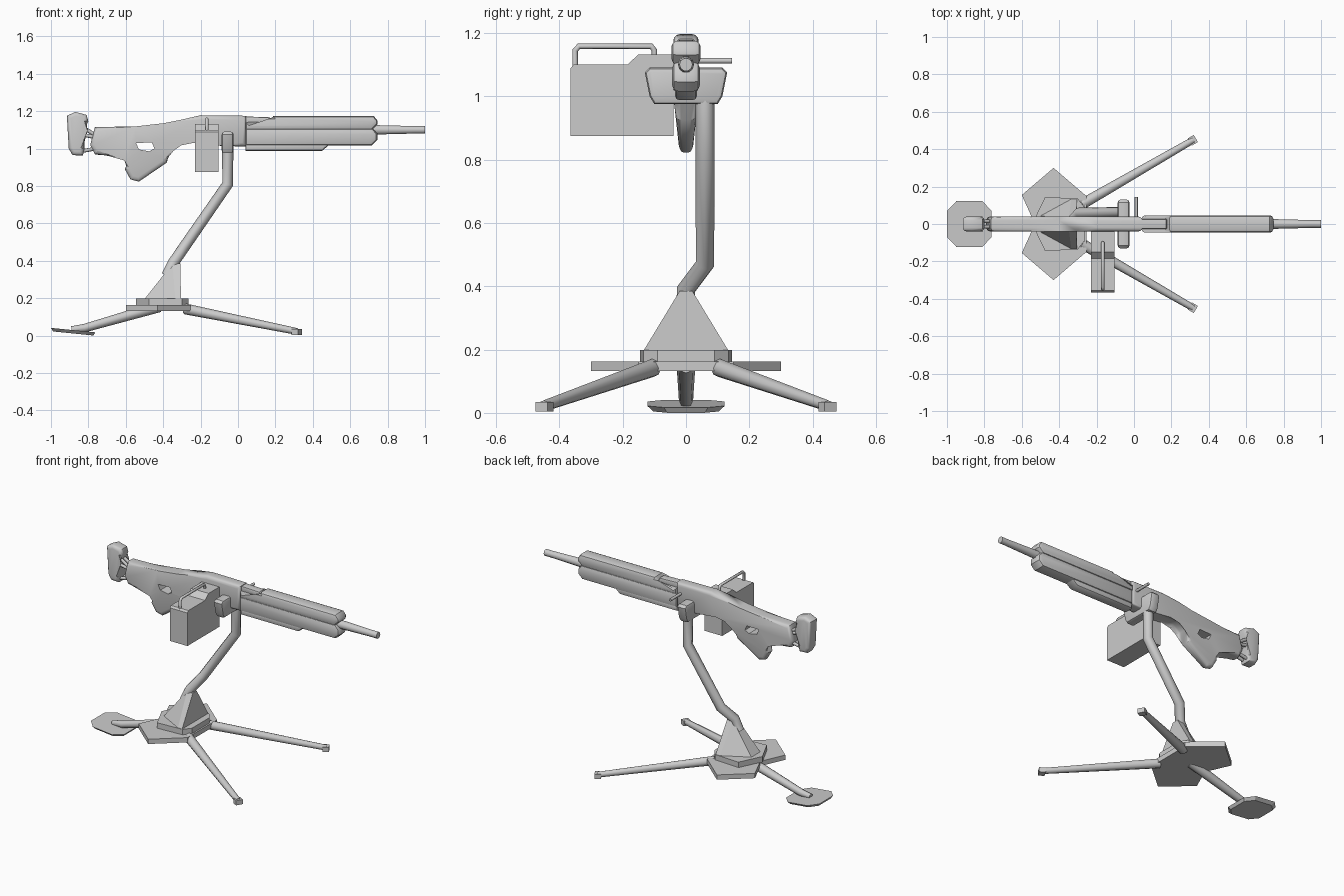
import bpy, bmesh, math
from mathutils import Vector

if "Cube" in bpy.data.objects:
    bpy.data.objects.remove(bpy.data.objects["Cube"])

metal = bpy.data.materials.new("grey metal")
metal.diffuse_color = (0.6, 0.6, 0.6, 1)
metal.use_nodes = True
metal.node_tree.nodes["Principled BSDF"].inputs["Base Color"].default_value = metal.diffuse_color


def finish(ob, angle=40):
    ob.data.materials.clear()
    ob.data.materials.append(metal)
    bpy.ops.object.select_all(action='DESELECT')
    ob.select_set(True)
    bpy.context.view_layer.objects.active = ob
    if angle:
        bpy.ops.object.shade_smooth_by_angle(angle=math.radians(angle))
    return ob


def from_bmesh(name, bm, angle):
    bmesh.ops.recalc_face_normals(bm, faces=bm.faces)
    me = bpy.data.meshes.new(name)
    bm.to_mesh(me)
    bm.free()
    ob = bpy.data.objects.new(name, me)
    bpy.context.collection.objects.link(ob)
    return finish(ob, angle)


def prism(name, outline, axis, lo, hi, bevel=0, segments=1, angle=0, shape=None):
    """Extrude a 2D outline along an axis, with rounded cap rims."""
    put = {'x': lambda a, b, d: (d, a, b),
           'y': lambda a, b, d: (a, d, b),
           'z': lambda a, b, d: (a, b, d)}[axis]
    bm = bmesh.new()
    caps = [[bm.verts.new(put(a, b, d)) for a, b in outline] for d in (lo, hi)]
    faces = [bm.faces.new(c) for c in caps]
    n = len(outline)
    for i in range(n):
        j = (i + 1) % n
        bm.faces.new((caps[0][i], caps[0][j], caps[1][j], caps[1][i]))
    if bevel:
        rim = list({e for f in faces for e in f.edges})
        bmesh.ops.bevel(bm, geom=rim, offset=bevel, segments=segments,
                        profile=0.5, affect='EDGES', clamp_overlap=True)
    if shape:
        for v in bm.verts:
            shape(v.co)
    return from_bmesh(name, bm, angle)


def tube(name, pts, radius, radii=None, res=2):
    """Capped round tube along a path; res sets the number of sides."""
    cu = bpy.data.curves.new(name, 'CURVE')
    cu.dimensions = '3D'
    cu.bevel_depth, cu.bevel_resolution, cu.use_fill_caps = radius, res, True
    sp = cu.splines.new('POLY')
    sp.points.add(len(pts) - 1)
    for i, p in enumerate(pts):
        sp.points[i].co = (*p, 1)
        sp.points[i].radius = radii[i] if radii else 1
    ob = bpy.data.objects.new(name, cu)
    bpy.context.collection.objects.link(ob)
    bpy.ops.object.select_all(action='DESELECT')
    ob.select_set(True)
    bpy.context.view_layer.objects.active = ob
    bpy.ops.object.convert(target='MESH')
    return finish(bpy.context.view_layer.objects.active, 50)


# Receiver, stock and grip in one body; the grip gets thinner downwards
def thin_grip(co):
    if co.z < 1.0 and co.x < -0.3:
        co.y *= 0.5 + 0.5 * max(0, (co.z - 0.82) / 0.18)

receiver = prism("receiver", [
    (-0.79, 1.02), (-0.765, 0.968), (-0.60, 0.958), (-0.58, 0.94), (-0.605, 0.89),
    (-0.575, 0.835), (-0.53, 0.823), (-0.38, 0.925), (-0.365, 1.0), (-0.31, 1.04),
    (-0.24, 1.03), (-0.10, 1.015), (0.045, 1.01), (0.045, 1.175), (-0.2, 1.178),
    (-0.3, 1.155), (-0.40, 1.135), (-0.55, 1.118), (-0.765, 1.115)],
    'y', -0.04, 0.04, 0.022, 3, 45, thin_grip)
cutter = prism("grip_hole_cutter", [(-0.545, 1.03), (-0.46, 1.032), (-0.447, 1.0),
               (-0.475, 0.985), (-0.53, 0.995)], 'y', -0.2, 0.2)
cutter.hide_render = True
cutter.hide_viewport = True
cut = receiver.modifiers.new("grip hole", 'BOOLEAN')
cut.object, cut.operation, cut.solver = cutter, 'DIFFERENCE', 'EXACT'

# Butt pad and its struts
prism("butt_pad", [(-0.915, 1.175), (-0.87, 1.196), (-0.81, 1.18), (-0.80, 1.145),
      (-0.825, 1.10), (-0.82, 1.0), (-0.83, 0.962), (-0.885, 0.965), (-0.905, 1.0)],
      'y', -0.04, 0.04, 0.02, 3, 45)
for y in (-0.015, 0.015):
    tube("upper_strut", [(-0.84, y, 1.12), (-0.76, y, 1.07)], 0.01)
    tube("middle_strut", [(-0.84, y, 1.075), (-0.76, y, 1.06)], 0.01)
    tube("lower_strut", [(-0.84, y, 0.985), (-0.76, y, 1.0)], 0.01)

# Handguard lobes, lower cover, feed cover and barrel
prism("upper_handguard", [(0.04, 1.10), (0.715, 1.10), (0.745, 1.13), (0.745, 1.15),
      (0.725, 1.175), (0.19, 1.175), (0.17, 1.14), (0.04, 1.14)],
      'y', -0.046, 0.046, 0.018, 2, 40)
prism("lower_handguard", [(0.04, 1.015), (0.715, 1.015), (0.745, 1.045),
      (0.745, 1.08), (0.72, 1.108), (0.04, 1.108)], 'y', -0.044, 0.044, 0.02, 2, 40)
prism("underbarrel_cover", [(0.04, 0.988), (0.45, 0.988), (0.50, 1.03), (0.04, 1.03)],
      'y', -0.034, 0.034, 0.012, 2, 40)
prism("feed_cover", [(0.02, 1.13), (0.17, 1.13), (0.182, 1.145), (0.17, 1.167),
      (0.02, 1.172)], 'y', -0.026, 0.026, 0.006, 2, 40)
tube("barrel", [(0.7, 0, 1.10), (0.75, 0, 1.10), (0.95, 0, 1.10), (1.0, 0, 1.10)],
     0.026, (1, 1, 0.8, 0.8), 3)
tube("cocking_handle", [(0.012, 0.02, 1.112), (0.012, 0.145, 1.112)], 0.009)

# Ammunition box with carrying handle
prism("ammo_box", [(-0.365, 0.875), (-0.04, 0.875), (-0.04, 1.132), (-0.15, 1.132),
      (-0.185, 1.10), (-0.355, 1.10), (-0.365, 1.088)], 'x', -0.23, -0.105)
tube("ammo_box_handle", [(-0.167, -0.35, 1.09), (-0.167, -0.35, 1.145),
     (-0.167, -0.338, 1.158), (-0.167, -0.11, 1.158), (-0.167, -0.10, 1.145),
     (-0.167, -0.10, 1.12)], 0.009)

# Cradle and bent support arm
prism("cradle", [(-0.10, 0.975), (0.10, 0.975), (0.115, 1.0), (0.13, 1.075),
      (0.115, 1.09), (-0.115, 1.09), (-0.13, 1.075), (-0.115, 1.0)],
      'x', -0.087, -0.024, 0.014, 2, 40)
tube("support_arm", [(-0.055, 0.06, 0.99), (-0.055, 0.06, 0.81), (-0.29, 0.06, 0.47),
     (-0.345, 0.0, 0.39), (-0.38, 0.0, 0.32)], 0.03)

# Pedestal
bm = bmesh.new()
for s in (-1, 1):
    for p in ((-0.305, 0.135, 0.195), (-0.50, 0.045, 0.195), (-0.335, 0.135, 0.195),
              (-0.308, 0.02, 0.385), (-0.35, 0.02, 0.385)):
        bm.verts.new((p[0], s * p[1], p[2]))
bmesh.ops.convex_hull(bm, input=bm.verts)
from_bmesh("pedestal", bm, 0)

# Base plates
def mirrored(half):
    return half + [(x, -y) for x, y in reversed(half) if y]

prism("upper_base_plate", mirrored([(-0.545, 0.0), (-0.475, 0.145), (-0.30, 0.135),
      (-0.265, 0.09)]), 'z', 0.16, 0.198)
prism("lower_base_plate", mirrored([(-0.53, 0.0), (-0.60, 0.155), (-0.43, 0.30),
      (-0.255, 0.15)]), 'z', 0.132, 0.163)

# Front legs with small feet
for s in (-1, 1):
    side = "left" if s > 0 else "right"
    a, b = Vector((-0.28, 0.105 * s, 0.142)), Vector((0.315, 0.448 * s, 0.022))
    tube(side + "_leg", [a, b], 0.029, (1, 0.62))
    d = (b - a).to_2d().normalized()
    n = Vector((-d.y, d.x)) * 0.022
    c = b.to_2d()
    prism(side + "_foot", [tuple(c - d * 0.02 + n), tuple(c + d * 0.018 + n),
          tuple(c + d * 0.018 - n), tuple(c - d * 0.02 - n)], 'z', 0.004, 0.034)

# Rear leg and tilted foot pad
tube("rear_leg", [(-0.42, 0, 0.155), (-0.82, 0, 0.04), (-0.89, 0, 0.032)],
     0.03, (1, 0.75, 0.6))

def tilt(co):
    if co.z < 0.02:                      # underside is smaller
        co.x = -0.88 + (co.x + 0.88) * 0.9
        co.y *= 0.85
    co.z -= (co.x + 0.88) * 0.1

prism("rear_foot_pad", mirrored([(-1.0, 0.07), (-0.95, 0.122), (-0.81, 0.122),
      (-0.762, 0.07)]), 'z', 0.011, 0.029, shape=tilt)
